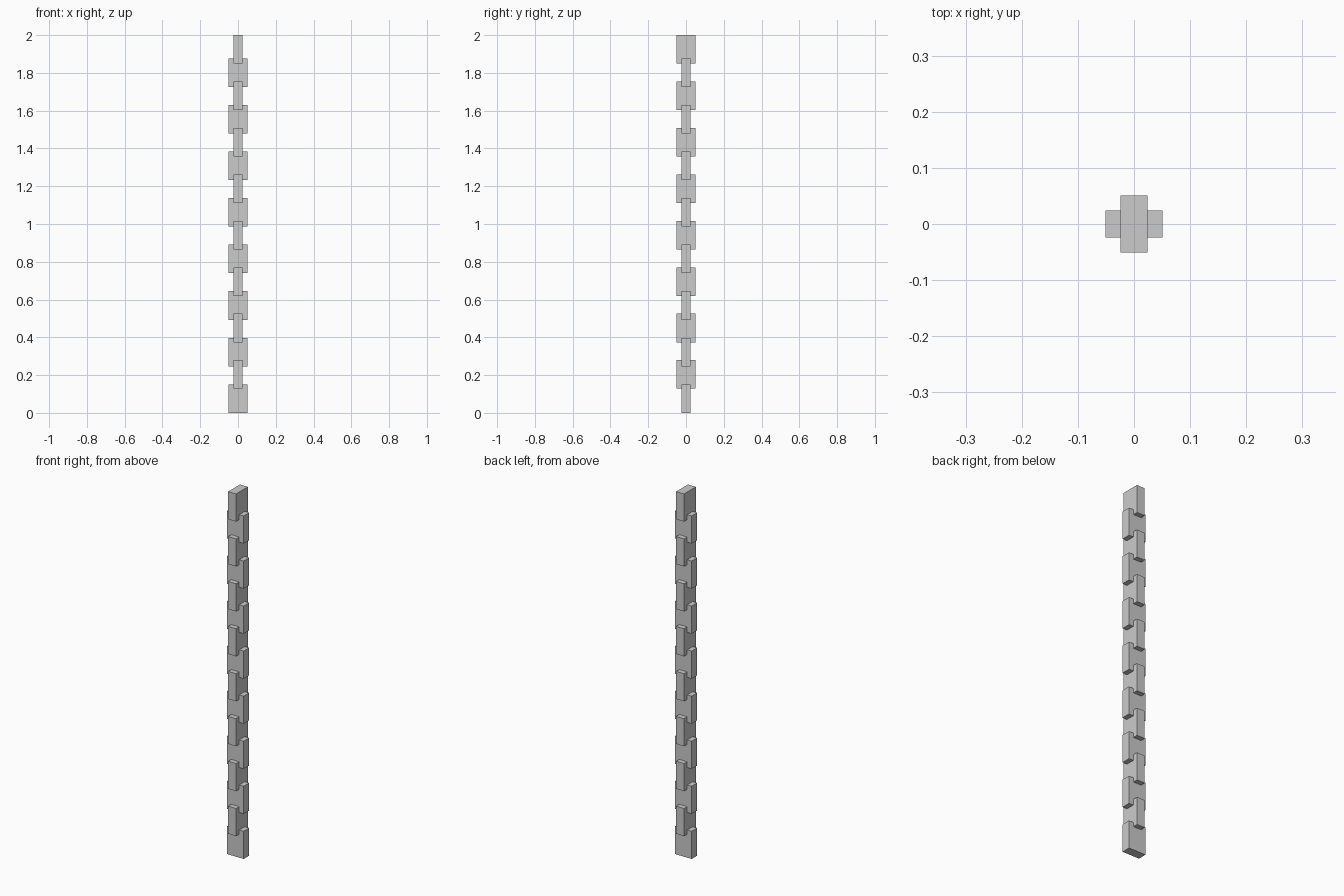
import bpy

if "Cube" in bpy.data.objects:
    bpy.data.objects.remove(bpy.data.objects["Cube"])

LINK_HEIGHT = 0.151
WIDE = 0.102
THIN = 0.048
PAIRS = 8


def add_link(name, size, bottom):
    bpy.ops.mesh.primitive_cube_add(size=1, location=(0, 0, bottom + size[2] / 2))
    link = bpy.context.object
    link.name = name
    link.scale = size
    bpy.ops.object.transform_apply(location=False, rotation=False, scale=True)


# Chain of flat block links, alternately turned a quarter and overlapping
for i in range(PAIRS):
    # Link broad across x
    add_link(f"wide_link_{i + 1}", (WIDE, THIN, LINK_HEIGHT), 0.2465 * i)
    # Link broad across y; the last one ends the chain at z = 2
    add_link(f"deep_link_{i + 1}", (THIN, WIDE, LINK_HEIGHT), 0.128 + 0.24586 * i)
